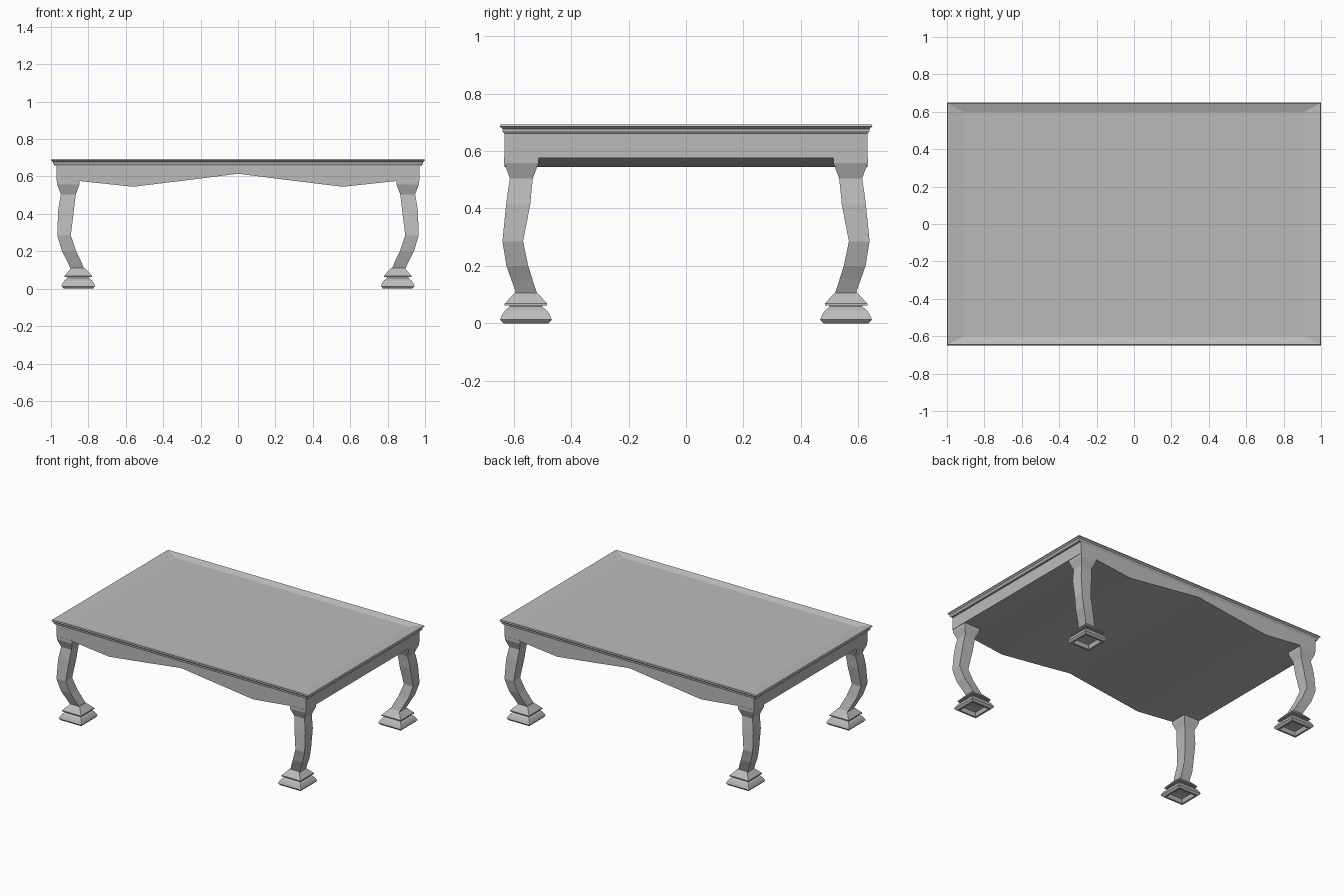
import bpy
import bmesh

cube = bpy.data.objects.get("Cube")
if cube:
    bpy.data.objects.remove(cube, do_unlink=True)

grey = bpy.data.materials.new("plain grey")
grey.use_nodes = True
GREY = (0.5, 0.5, 0.5, 1)
grey.diffuse_color = GREY
grey.node_tree.nodes["Principled BSDF"].inputs["Base Color"].default_value = GREY


def finish(name, bm):
    bmesh.ops.recalc_face_normals(bm, faces=bm.faces)
    mesh = bpy.data.meshes.new(name)
    bm.to_mesh(mesh)
    bm.free()
    mesh.materials.append(grey)
    obj = bpy.data.objects.new(name, mesh)
    bpy.context.collection.objects.link(obj)
    return obj


def loft(name, rings):
    """Stack rectangles (centre x, centre y, z, half x, half y) and cap the ends."""
    bm = bmesh.new()
    corners = ((-1, -1), (1, -1), (1, 1), (-1, 1))
    loops = [[bm.verts.new((cx + hx * i, cy + hy * j, z)) for i, j in corners]
             for cx, cy, z, hx, hy in rings]
    for low, high in zip(loops, loops[1:]):
        for k in range(4):
            n = (k + 1) % 4
            bm.faces.new((low[k], low[n], high[n], high[k]))
    bm.faces.new(loops[0])
    bm.faces.new(loops[-1])
    return finish(name, bm)


# Table top: moulded edge (overhang, z) and a shallow dished surface
edge = [(-0.017, 0.66), (-0.011, 0.669), (-0.011, 0.677), (0, 0.686), (-0.004, 0.693)]
top = [(0, 0, z, 1 + o, 0.649 + o) for o, z in edge]
loft("table_top", top + [(0, 0, 0.678, 0.91, 0.6)])

# Apron: wavy lower outline extruded from front to back
half = [(0.25, 0.583), (0.56, 0.545), (0.84, 0.575), (0.97, 0.575), (0.97, 0.662)]
outline = [(0, 0.615)] + half + [(-x, z) for x, z in reversed(half)]
bm = bmesh.new()
front = [bm.verts.new((x, -0.632, z)) for x, z in outline]
back = [bm.verts.new((x, 0.632, z)) for x, z in outline]
bm.faces.new(front)
bm.faces.new(back)
for k in range(len(front)):
    n = (k + 1) % len(front)
    bm.faces.new((front[k], front[n], back[n], back[k]))
finish("apron", bm)

# Legs: curved square shaft (centre x, centre y, z, half width)
shaft = [(0.858, 0.555, 0.105, 0.036), (0.88, 0.572, 0.155, 0.037),
         (0.903, 0.587, 0.2, 0.038), (0.93, 0.603, 0.285, 0.036),
         (0.92, 0.584, 0.415, 0.042), (0.914, 0.579, 0.46, 0.041),
         (0.907, 0.573, 0.505, 0.04), (0.907, 0.573, 0.558, 0.06),
         (0.907, 0.573, 0.58, 0.06)]
# Feet: stepped square pad with a hollow underside (z, half width)
pad = [(0.03, 0.03), (0.025, 0.055), (0, 0.065), (0, 0.078), (0.013, 0.09),
       (0.03, 0.083), (0.045, 0.073), (0.058, 0.057), (0.062, 0.057),
       (0.062, 0.074), (0.069, 0.074), (0.11, 0.036)]
for side, sx in (("left", 1), ("right", -1)):
    for end, sy in (("front", -1), ("back", 1)):
        loft(f"{end}_{side}_leg", [(sx * x, sy * y, z, h, h) for x, y, z, h in shaft])
        loft(f"{end}_{side}_foot", [(sx * 0.854, sy * 0.557, z, h, h) for z, h in pad])
